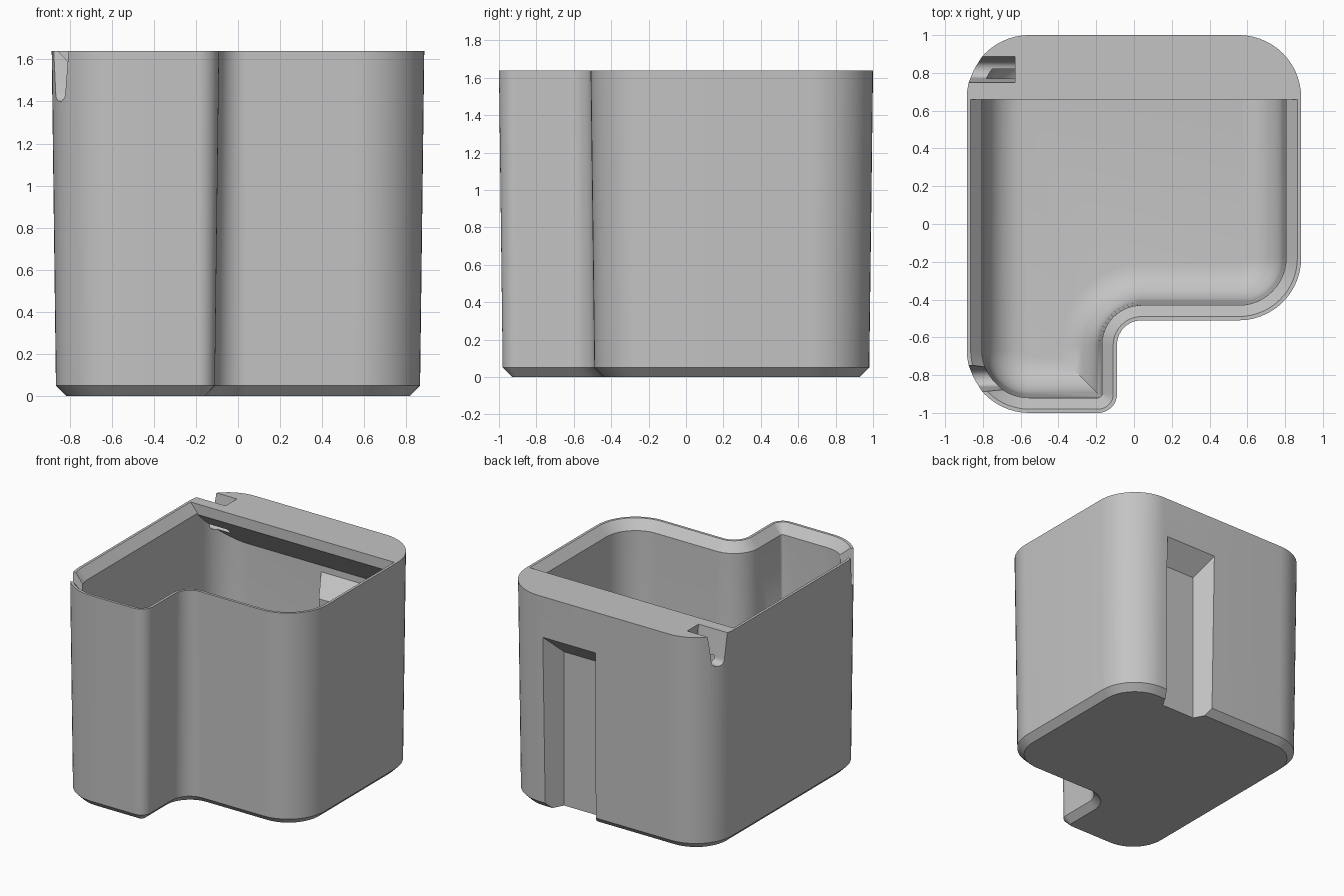
import bpy, bmesh, math
from mathutils import Vector

cube = bpy.data.objects.get("Cube")
if cube:
    bpy.data.objects.remove(cube, do_unlink=True)

HEIGHT = 1.64
SEGMENTS = 14
# Corners of the stepped footprint, counter-clockwise: x, y, radius
CORNERS = [(-.885, -1, .33), (-.09, -1, .1), (-.09, -.51, .13),
           (.885, -.51, .33), (.885, 1, .33), (-.885, 1, .33)]


def outline(inset):
    """Rounded footprint, moved inwards by inset."""
    points = []
    count = len(CORNERS)
    for i, (x, y, r) in enumerate(CORNERS):
        p = Vector((x, y))
        a = (p - Vector(CORNERS[i - 1][:2])).normalized()
        b = (Vector(CORNERS[(i + 1) % count][:2]) - p).normalized()
        convex = a.x * b.y - a.y * b.x > 0
        radius = max(r - inset, 0) if convex else r + inset
        centre = p + (b - a) * (max(r, inset) if convex else r)
        for k in range(SEGMENTS + 1):
            t = math.pi / 2 * k / SEGMENTS
            points.append(centre + radius * (a * math.sin(t) - b * math.cos(t)))
    return points


def finish(name, bm):
    bmesh.ops.remove_doubles(bm, verts=bm.verts, dist=1e-5)
    bmesh.ops.recalc_face_normals(bm, faces=bm.faces)
    mesh = bpy.data.meshes.new(name)
    bm.to_mesh(mesh)
    bm.free()
    obj = bpy.data.objects.new(name, mesh)
    bpy.context.collection.objects.link(obj)
    return obj


def loft(name, loops):
    """Skin a stack of equal-length closed loops and cap both ends."""
    bm = bmesh.new()
    rings = [[bm.verts.new(p) for p in loop] for loop in loops]
    for low, high in zip(rings, rings[1:]):
        for i in range(len(low)):
            j = (i + 1) % len(low)
            bm.faces.new((low[i], low[j], high[j], high[i]))
    bm.faces.new(rings[0][::-1])
    bm.faces.new(rings[-1])
    return finish(name, bm)


def stack(name, levels):
    return loft(name, [[(p.x, p.y, z) for p in outline(d)] for z, d in levels])


def prism_x(name, profile, x0, x1):
    """Extrude a y-z profile along x."""
    return loft(name, [[(x, y, z) for y, z in profile] for x in (x0, x1)])


def tapered_slot(name, inner, outer):
    """Block between two upright rectangles: y, x0, x1, top."""
    return loft(name, [[(x0, y, -.1), (x1, y, -.1), (x1, y, top), (x0, y, top)]
                       for y, x0, x1, top in (inner, outer)])


def subtract(target, cutter):
    mod = target.modifiers.new("cut", 'BOOLEAN')
    mod.operation = 'DIFFERENCE'
    mod.solver = 'EXACT'
    mod.object = cutter
    cutter.hide_render = True
    graph = bpy.context.evaluated_depsgraph_get()
    mesh = bpy.data.meshes.new_from_object(target.evaluated_get(graph))
    target.modifiers.clear()
    target.data = mesh
    bpy.data.objects.remove(cutter, do_unlink=True)


# Drafted outer body with a chamfered base
bin_body = stack("bin_body", [(0, .07), (.05, .02), (HEIGHT, 0)])

# Cavity: filleted floor, drafted wall, bevelled lip
FILLET = .2
levels = []
for k in range(9):
    t = math.pi / 2 * k / 8
    levels.append((.08 + FILLET * (1 - math.cos(t)), .1 + FILLET * (1 - math.sin(t))))
levels += [(1.57, .08), (HEIGHT, .02), (HEIGHT + .1, .02)]
cavity = stack("cavity", levels)

# Rear shelf with a sloping underside stays solid
subtract(cavity, prism_x("shelf", [(.66, 1.9), (.66, 1.56), (.95, 1.27),
                                   (1.2, 1.27), (1.2, 1.9)], -1.2, 1.2))
# Inner wall around the rear mounting slot stays solid
subtract(cavity, tapered_slot("slot_wall", (.78, .14, .45, 1.12), (.98, .03, .56, 1.32)))
subtract(bin_body, cavity)

# Rear mounting slot
subtract(bin_body, tapered_slot("mount_slot", (.85, .15, .44, 1.18), (1.045, .045, .545, 1.375)))

# Tapered round-bottomed notches at both corners of one side
for side in (1, -1):
    profile = [(-.082, 1.75)]
    for k in range(9):
        t = math.pi * k / 8
        profile.append((-.045 * math.cos(t), 1.44 - .04 * math.sin(t)))
    profile.append((.082, 1.75))
    subtract(bin_body, prism_x("notch", [(side * .817 + y, z) for y, z in profile], -1.2, -.63))

# Grey plastic
grey = bpy.data.materials.new("grey_plastic")
grey.use_nodes = True
colour = (.55, .55, .55, 1)
grey.diffuse_color = colour
grey.node_tree.nodes["Principled BSDF"].inputs["Base Color"].default_value = colour
bin_body.data.materials.clear()
bin_body.data.materials.append(grey)
for face in bin_body.data.polygons:
    face.material_index = 0

bpy.ops.object.select_all(action='DESELECT')
bin_body.select_set(True)
bpy.context.view_layer.objects.active = bin_body
bpy.ops.object.shade_smooth_by_angle(angle=math.radians(30))
